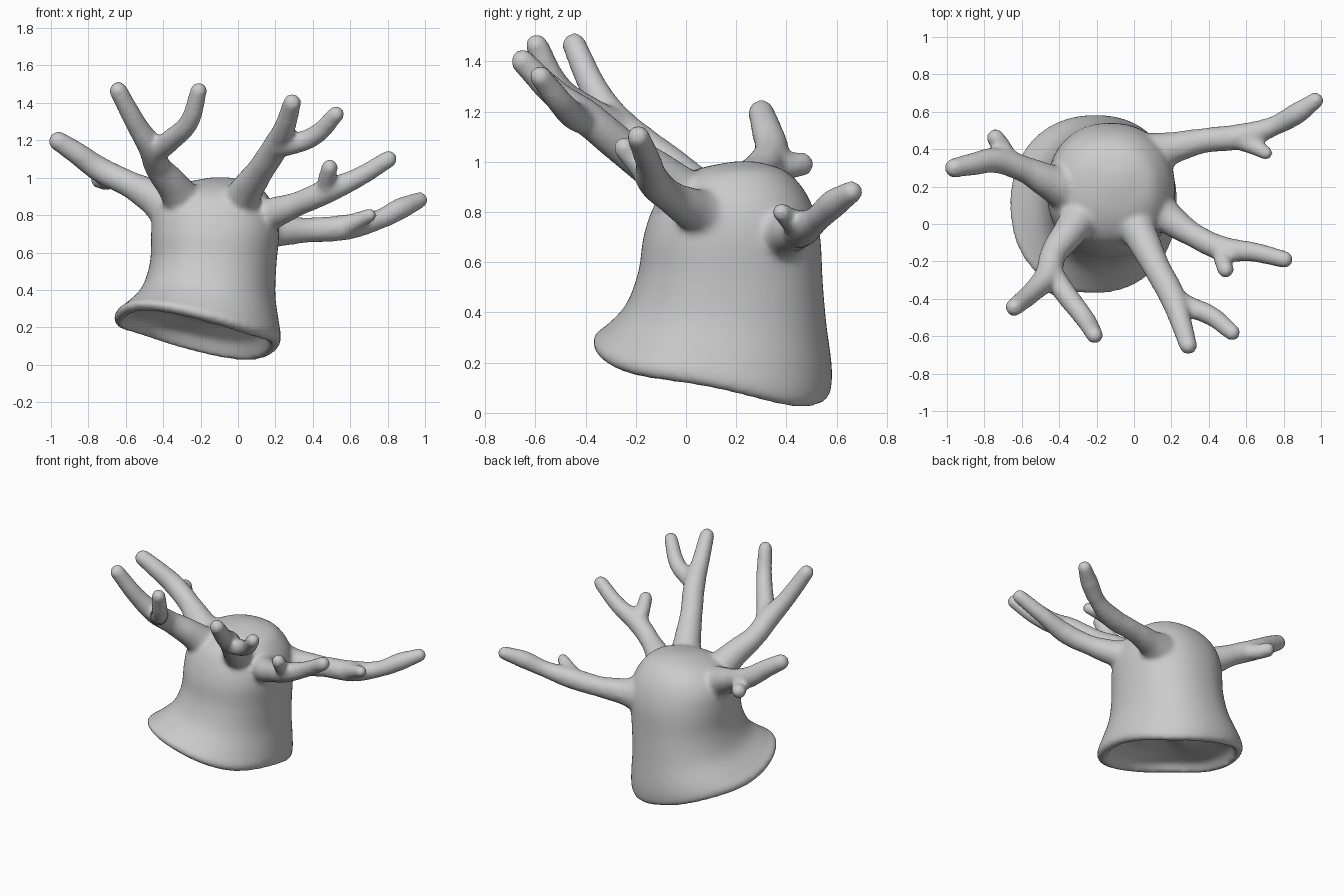
import bpy, bmesh, math

if "Cube" in bpy.data.objects:
    bpy.data.objects.remove(bpy.data.objects["Cube"])

# Hood sections: height, xmin, xmax, ymin, ymax, amount of rim tilt
SECTIONS = [
    (0.15, -0.62, 0.17, -0.31, 0.52, 1.0),
    (0.16, -0.655, 0.21, -0.36, 0.565, 1.0),
    (0.20, -0.66, 0.23, -0.37, 0.58, 0.95),
    (0.27, -0.61, 0.22, -0.325, 0.58, 0.75),
    (0.40, -0.515, 0.20, -0.24, 0.56, 0.5),
    (0.55, -0.47, 0.205, -0.19, 0.545, 0.3),
    (0.70, -0.465, 0.22, -0.17, 0.535, 0.0),
    (0.82, -0.45, 0.205, -0.13, 0.505, 0.0),
    (0.91, -0.395, 0.155, -0.07, 0.455, 0.0),
    (0.97, -0.295, 0.085, 0.04, 0.385, 0.0),
    (1.002, -0.14, -0.05, 0.19, 0.28, 0.0),
]


def spline(rows, steps=5):
    """Smooth in-between sections (Catmull-Rom)."""
    out = []
    for i in range(len(rows) - 1):
        p = [rows[max(0, min(len(rows) - 1, i + k))] for k in (-1, 0, 1, 2)]
        for s in range(steps):
            t = s / steps
            out.append(tuple(0.5 * (2 * b + (c - a) * t + (2 * a - 5 * b + 4 * c - d) * t * t
                                    + (3 * b - a - 3 * c + d) * t ** 3)
                             for a, b, c, d in zip(*p)))
    return out + [rows[-1]]


def loft(name, sections, sides=64):
    """Closed loft through rounded, slightly squared sections."""
    bm = bmesh.new()
    rings = []
    for h, x0, x1, y0, y1, tilt in sections:
        ring = []
        for i in range(sides):
            a = math.tau * i / sides
            c, s = math.cos(a), math.sin(a)
            e = 2 / 2.2
            x = (x0 + x1) / 2 + (x1 - x0) / 2 * math.copysign(abs(c) ** e, c)
            y = (y0 + y1) / 2 + (y1 - y0) / 2 * math.copysign(abs(s) ** e, s)
            z = h - tilt * (0.25 * (x + 0.2) + 0.2 * (y - 0.1) - 0.045 * c ** 5)
            ring.append(bm.verts.new((x, y, z)))
        rings.append(ring)
    for a, b in zip(rings, rings[1:]):
        for i in range(sides):
            j = (i + 1) % sides
            bm.faces.new((a[i], a[j], b[j], b[i]))
    bm.faces.new(rings[0][::-1])
    bm.faces.new(rings[-1])
    bmesh.ops.recalc_face_normals(bm, faces=bm.faces)
    me = bpy.data.meshes.new(name)
    bm.to_mesh(me)
    bm.free()
    ob = bpy.data.objects.new(name, me)
    bpy.context.collection.objects.link(ob)
    return ob


def branch(points, radii):
    """Smooth tapered tube with a ball on the tip."""
    radii = [r + 0.004 for r in radii]
    cu = bpy.data.curves.new("branch", 'CURVE')
    cu.dimensions = '3D'
    cu.bevel_depth = 1.0
    cu.bevel_resolution = 4
    cu.use_fill_caps = True
    sp = cu.splines.new('BEZIER')
    sp.bezier_points.add(len(points) - 1)
    for bp, p, r in zip(sp.bezier_points, points, radii):
        bp.co = p
        bp.radius = r
        bp.handle_left_type = bp.handle_right_type = 'AUTO'
    ob = bpy.data.objects.new("branch", cu)
    bpy.context.collection.objects.link(ob)
    bpy.ops.object.select_all(action='DESELECT')
    ob.select_set(True)
    bpy.context.view_layer.objects.active = ob
    bpy.ops.object.convert(target='MESH')
    parts.append(bpy.context.object)
    bpy.ops.mesh.primitive_uv_sphere_add(segments=16, ring_count=10,
                                         radius=radii[-1], location=points[-1])
    parts.append(bpy.context.object)


parts = []

# Far left antler
branch([(-0.34, 0.18, 0.82), (-0.46, 0.23, 0.90), (-0.58, 0.29, 0.965), (-0.74, 0.34, 1.045),
        (-0.86, 0.32, 1.13), (-0.96, 0.30, 1.195)], [0.13, 0.09, 0.068, 0.066, 0.058, 0.05])
branch([(-0.67, 0.33, 1.01), (-0.70, 0.40, 0.985), (-0.74, 0.46, 0.99)], [0.055, 0.048, 0.046])
# Front left antler
branch([(-0.27, 0.06, 0.84), (-0.35, -0.05, 0.96), (-0.43, -0.16, 1.06), (-0.46, -0.27, 1.15),
        (-0.54, -0.36, 1.28), (-0.64, -0.445, 1.465)], [0.11, 0.085, 0.068, 0.068, 0.054, 0.046])
branch([(-0.45, -0.25, 1.13), (-0.36, -0.38, 1.20), (-0.26, -0.51, 1.30), (-0.21, -0.595, 1.465)],
       [0.06, 0.056, 0.05, 0.043])
# Front right antler
branch([(-0.02, 0.05, 0.82), (0.05, -0.09, 0.94), (0.12, -0.23, 1.04), (0.21, -0.40, 1.18),
        (0.25, -0.52, 1.27), (0.29, -0.65, 1.40)], [0.11, 0.085, 0.07, 0.068, 0.055, 0.046])
branch([(0.20, -0.40, 1.17), (0.29, -0.44, 1.18), (0.41, -0.49, 1.225), (0.525, -0.58, 1.34)],
       [0.06, 0.054, 0.05, 0.042])
# Right antler
branch([(0.08, 0.12, 0.77), (0.20, 0.02, 0.815), (0.32, -0.06, 0.86), (0.47, -0.13, 0.925),
        (0.64, -0.15, 1.0), (0.805, -0.19, 1.10)], [0.12, 0.08, 0.062, 0.064, 0.05, 0.044])
branch([(0.47, -0.13, 0.93), (0.475, -0.19, 0.99), (0.49, -0.245, 1.055)], [0.055, 0.045, 0.042])
# Far right antler
branch([(0.12, 0.38, 0.71), (0.22, 0.41, 0.715), (0.37, 0.445, 0.72), (0.58, 0.47, 0.735),
        (0.75, 0.525, 0.775), (0.87, 0.59, 0.835), (0.97, 0.66, 0.88)],
       [0.11, 0.08, 0.064, 0.066, 0.05, 0.056, 0.042])
branch([(0.57, 0.45, 0.74), (0.65, 0.41, 0.775), (0.705, 0.38, 0.80)], [0.055, 0.042, 0.035])

# Hollow dish in the underside, inside the rolled rim
hood = loft("antler_hood", spline(SECTIONS))
DISH = [(0.0, -0.62, 0.17, -0.31, 0.52, 1.0), (0.16, -0.62, 0.17, -0.31, 0.52, 1.0),
        (0.22, -0.58, 0.14, -0.27, 0.49, 0.9), (0.28, -0.45, 0.06, -0.16, 0.38, 0.8),
        (0.31, -0.30, -0.12, 0.0, 0.2, 0.8)]
cavity = loft("hood_cavity_cutter", DISH)
cavity.hide_render = True
cut = hood.modifiers.new("hollow", 'BOOLEAN')
cut.operation = 'DIFFERENCE'
cut.solver = 'EXACT'
cut.object = cavity
bpy.ops.object.select_all(action='DESELECT')
hood.select_set(True)
bpy.context.view_layer.objects.active = hood
bpy.ops.object.convert(target='MESH')
bpy.data.objects.remove(cavity)

# Fuse the hood and antlers into one smooth skin
for p in parts:
    p.select_set(True)
bpy.ops.object.join()
fuse = hood.modifiers.new("fuse", 'REMESH')
fuse.mode = 'VOXEL'
fuse.voxel_size = 0.014
soften = hood.modifiers.new("soften", 'SMOOTH')
soften.factor = 0.5
soften.iterations = 12
bpy.ops.object.convert(target='MESH')
bpy.ops.object.shade_smooth()
